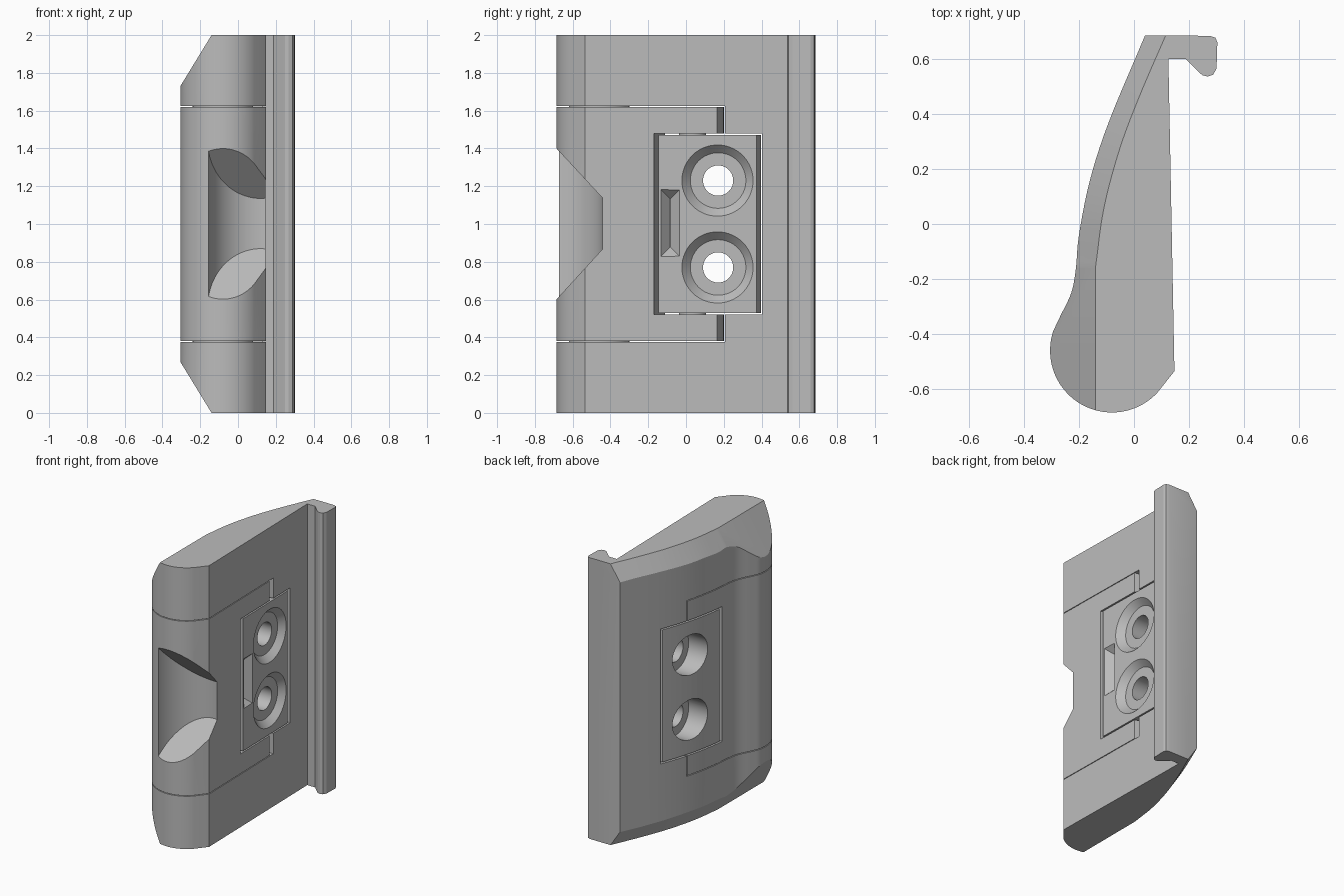
import bpy, bmesh, math
from mathutils import Vector

if "Cube" in bpy.data.objects:
    bpy.data.objects.remove(bpy.data.objects["Cube"], do_unlink=True)

grey = bpy.data.materials.new("plain_grey")
grey.use_nodes = True
grey.diffuse_color = (0.5, 0.5, 0.5, 1)
grey.node_tree.nodes["Principled BSDF"].inputs["Base Color"].default_value = (0.5, 0.5, 0.5, 1)

HINGE = (-0.08, -0.46)
PIVOT = (0.0, 0.035)


def loft(name, rings):
    """Solid through a list of rings of equal length, capped at both ends."""
    bm = bmesh.new()
    loops = [[bm.verts.new(p) for p in ring] for ring in rings]
    n = len(loops[0])
    for a, b in zip(loops, loops[1:]):
        for i in range(n):
            j = (i + 1) % n
            bm.faces.new((a[i], a[j], b[j], b[i]))
    bm.faces.new(loops[0])
    bm.faces.new(loops[-1])
    bmesh.ops.recalc_face_normals(bm, faces=bm.faces)
    mesh = bpy.data.meshes.new(name)
    bm.to_mesh(mesh)
    bm.free()
    mesh.materials.append(grey)
    ob = bpy.data.objects.new(name, mesh)
    bpy.context.collection.objects.link(ob)
    return ob


def prism(name, outline, z0, z1):
    return loft(name, [[(x, y, z) for x, y in outline] for z in (z0, z1)])


def arc(centre, r, a0, a1, n):
    return [(centre[0] + r * math.cos(math.radians(a0 + (a1 - a0) * i / n)),
             centre[1] + r * math.sin(math.radians(a0 + (a1 - a0) * i / n))) for i in range(n + 1)]


def disc(name, centre, r, z0, z1, n=96):
    return prism(name, arc(centre, r, 0, 360, n)[:-1], z0, z1)


def spline(points, steps=5):
    """Smooth curve through the points."""
    pts = [Vector(p) for p in points]
    pts = [2 * pts[0] - pts[1]] + pts + [2 * pts[-1] - pts[-2]]
    out = []
    for a, b, c, d in zip(pts, pts[1:], pts[2:], pts[3:]):
        for k in range(steps):
            t = k / steps
            out.append(0.5 * (2 * b + (c - a) * t + (2 * a - 5 * b + 4 * c - d) * t ** 2
                              + (3 * b - a - 3 * c + d) * t ** 3))
    return out + [pts[-2]]


def turned(name, profile, y, z, n=64):
    """Solid of revolution about an axis along x, from (x, radius) pairs."""
    return loft(name, [[(x, y + r * math.cos(2 * math.pi * i / n), z + r * math.sin(2 * math.pi * i / n))
                        for i in range(n)] for x, r in profile])


def combine(ob, tool, operation="DIFFERENCE"):
    mod = ob.modifiers.new("cut", "BOOLEAN")
    mod.operation = operation
    mod.solver = "EXACT"
    mod.object = tool
    bpy.context.view_layer.objects.active = ob
    bpy.ops.object.modifier_apply(modifier=mod.name)
    bpy.data.objects.remove(tool, do_unlink=True)


def rect(x0, x1, y0, y1):
    return [(x0, y0), (x1, y0), (x1, y1), (x0, y1)]


# Shared cross-section: curved back, round hinge end, hooked lip
back = spline([(0.04, 0.685), (-0.09, 0.375), (-0.16, 0.16), (-0.2, -0.04), (-0.211, -0.16),
               (-0.228, -0.25), (-0.268, -0.335), (-0.294, -0.39)])
hook = [(0.147, -0.535), (0.125, 0.6), (0.187, 0.6), (0.235, 0.552), (0.25, 0.54), (0.268, 0.536),
        (0.288, 0.543), (0.3, 0.565), (0.303, 0.66), (0.296, 0.677), (0.275, 0.684)]
section = [tuple(p) for p in back[:-1]] + arc(HINGE, 0.225, 162, 317, 40) + hook


def window():
    return prism("window_cutter", [(0.4, -0.215), (0.4, 0.402), (-0.4, 0.402), (-0.4, -0.077)], 0.52, 1.48)


# Outer frame with recess for the door and the plate
frame = prism("frame", section, 0, 2)
combine(frame, prism("recess_cutter", rect(-0.6, 0.6, -1, 0.207), 0.375, 1.625))
combine(frame, window())

# Sloped edge swept along the back, top and bottom
path = [Vector((-0.14, -0.9)), Vector((-0.14, -0.5))]
path += spline([(-0.14, -0.16), (-0.11, 0.055), (-0.053, 0.27), (0.02, 0.465), (0.115, 0.685), (0.18, 0.835)])
slope = 0.27 / 0.165
for end in (0, 1):
    rings = []
    for i, p in enumerate(path):
        t = (path[min(i + 1, len(path) - 1)] - path[max(i - 1, 0)]).normalized()
        out = Vector((-t.y, t.x))
        ring = []
        for d, rise in ((-0.1, 0.1), (0.35, -0.35), (0.35, 0.1)):
            q = p + out * d
            z = 2 + rise * slope
            ring.append((q.x, q.y, z if end else 2 - z))
        rings.append(ring)
    combine(frame, loft("edge_cutter", rings))

# Hinged door whose free end swings about the hinge
door = prism("door", section, 0.38, 1.62)
combine(door, disc("swing_cutter", HINGE, 0.66, 0.2, 1.8, 192), "INTERSECT")
combine(door, window())

# Finger notch: tapered slot bounded by a round wall
notch = disc("notch_cutter", (0.12, -0.72), 0.28, 0.3, 1.7)
taper = [(-0.785, 0.493), (-0.435, 0.875), (-0.435, 1.13), (-0.785, 1.507)]
combine(notch, loft("taper_cutter", [[(x, y, z) for y, z in taper] for x in (-0.5, 0.6)]), "INTERSECT")
combine(door, notch)

# Lock plate in the window
plate = prism("lock_plate", section, 0.53, 1.47)
combine(plate, prism("plate_bounds", [(0.4, -0.19), (0.4, 0.6), (-0.4, 0.6), (-0.4, -0.052)], 0.3, 1.7), "INTERSECT")
combine(plate, disc("plate_swing", PIVOT, 0.362, 0.3, 1.7, 144), "INTERSECT")

# Countersunk screw holes
for z in (0.77, 1.23):
    combine(plate, turned("screw_cutter", [(0.18, 0.23), (0.135, 0.19), (0.09, 0.147), (0.09, 0.08),
                                           (-0.04, 0.08), (-0.04, 0.143), (-0.4, 0.143)], 0.17, z))

# Finger grip: V-shaped trough with sloping ends
grip = [[(x, -0.083 - w, 1.005 - h), (x, -0.083 + w, 1.005 - h),
         (x, -0.083 + w, 1.005 + h), (x, -0.083 - w, 1.005 + h)]
        for x, w, h in ((0.19, 0.098, 0.225), (0.137, 0.048, 0.175), (0.087, 0.001, 0.128))]
combine(plate, loft("grip_cutter", grip))

# Pins bridging the thin gaps
parts = [frame, door, plate]
for side, z in (("lower", 0.3775), ("upper", 1.6225)):
    parts.append(disc(side + "_hinge_pin", HINGE, 0.16, z - 0.008, z + 0.008))
for side, z in (("lower", 0.525), ("upper", 1.475)):
    parts.append(disc(side + "_plate_pin", PIVOT, 0.072, z - 0.01, z + 0.01))

# Smooth curves, keep edges sharp
bpy.ops.object.select_all(action="DESELECT")
for ob in parts:
    ob.select_set(True)
bpy.context.view_layer.objects.active = frame
bpy.ops.object.shade_smooth_by_angle(angle=math.radians(20))
